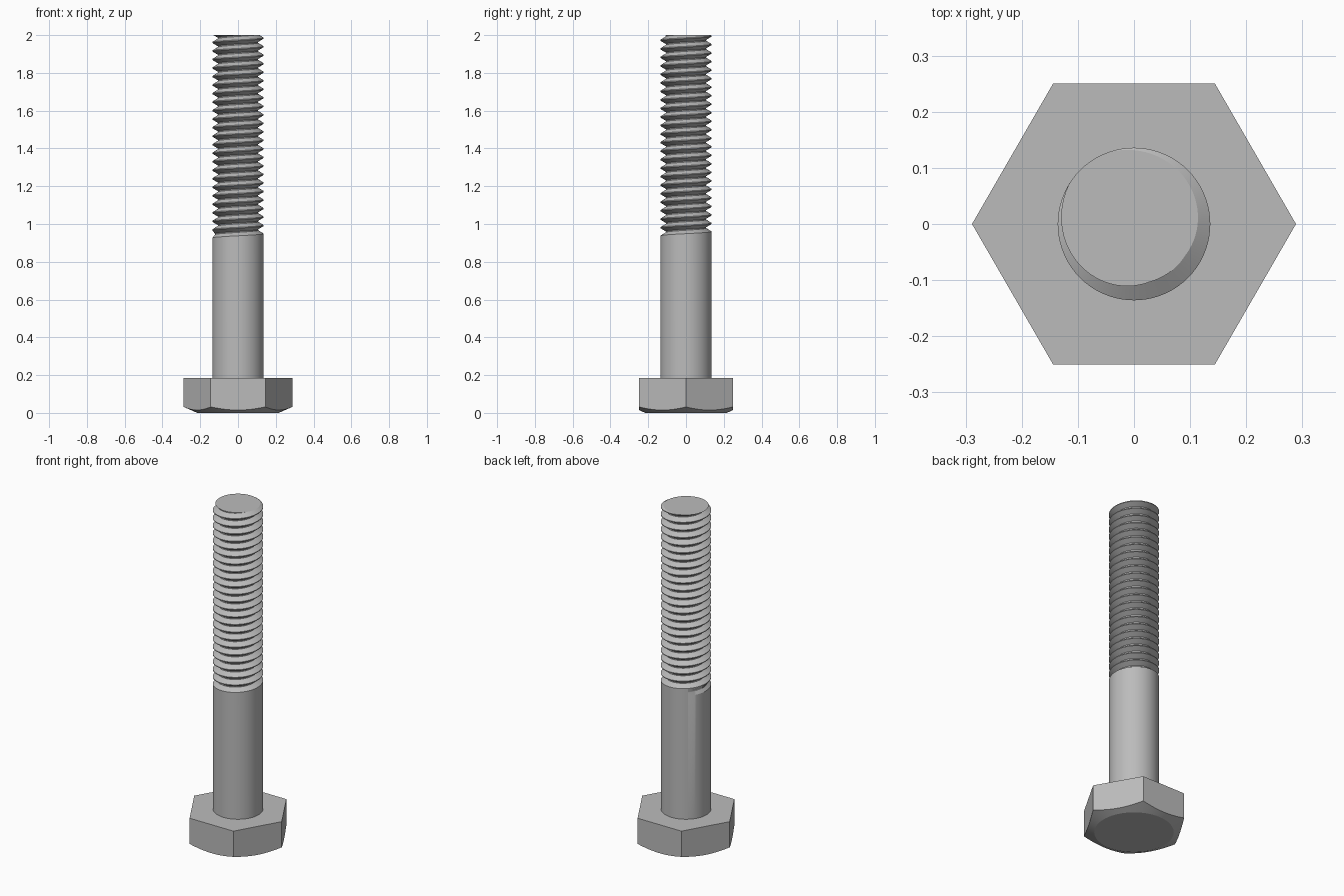
import bpy, bmesh
from math import sin, cos, pi, radians

if "Cube" in bpy.data.objects:
    bpy.data.objects.remove(bpy.data.objects["Cube"])

# Plain steel
steel = bpy.data.materials.new("steel_grey")
steel.use_nodes = True
colour = (0.5, 0.5, 0.5, 1)
steel.diffuse_color = colour
steel.node_tree.nodes["Principled BSDF"].inputs["Base Color"].default_value = colour

SIDES = 72
HEAD_TOP = 0.185
SHANK_R, ROOT_R = 0.136, 0.107
TOP = 2.0
START_Z, START_ANGLE = 0.92, radians(130)
TURNS = 24
PITCH = (TOP - START_Z) / (TURNS - 0.05)


def finish(bm, name):
    bmesh.ops.recalc_face_normals(bm, faces=bm.faces)
    mesh = bpy.data.meshes.new(name)
    bm.to_mesh(mesh)
    bm.free()
    obj = bpy.data.objects.new(name, mesh)
    bpy.context.collection.objects.link(obj)
    mesh.materials.append(steel)
    bpy.ops.object.select_all(action="DESELECT")
    obj.select_set(True)
    bpy.context.view_layer.objects.active = obj
    bpy.ops.object.shade_smooth_by_angle(angle=radians(22))


def polar(bm, r, a, z):
    return bm.verts.new((r * cos(a), r * sin(a), z))


# Hexagonal head with its underside chamfered by a cone
def build_head(apothem=0.25, disc=0.215, slope=0.43):
    bm = bmesh.new()
    rings = [[], [], []]
    for i in range(SIDES):
        a = 2 * pi * i / SIDES
        r = apothem / cos(a % (pi / 3) - pi / 6)
        rings[0].append(polar(bm, disc, a, 0))
        rings[1].append(polar(bm, r, a, slope * (r - disc)))
        rings[2].append(polar(bm, r, a, HEAD_TOP))
    for low, high in zip(rings, rings[1:]):
        for i in range(SIDES):
            j = (i + 1) % SIDES
            bm.faces.new((low[i], low[j], high[j], high[i]))
    bm.faces.new(rings[0])
    bm.faces.new(rings[2])
    bmesh.ops.dissolve_limit(bm, angle_limit=radians(0.5), verts=bm.verts, edges=bm.edges)
    finish(bm, "hex_head")


# Plain shank whose upper edge runs straight into the helical thread
def build_shank():
    bm = bmesh.new()
    base = [polar(bm, SHANK_R, START_ANGLE + 2 * pi * i / SIDES, HEAD_TOP - 0.02)
            for i in range(SIDES)]
    # Thread profile: crest edge, two root edges, next crest edge
    fractions = (0, 0.4, 0.52, 0.9)
    rows = []
    for k in range((TURNS + 2) * SIDES + 1):
        a = START_ANGLE + 2 * pi * k / SIDES
        z = START_Z + PITCH * k / SIDES
        depth = min(1, 0.15 + 2.5 * k / SIDES)
        root = SHANK_R - (SHANK_R - ROOT_R) * depth
        rows.append([polar(bm, r, a, z + f * PITCH)
                     for r, f in zip((SHANK_R, root, root, SHANK_R), fractions)])
    for k in range(len(rows) - 1):
        here, there = rows[k], rows[k + 1]
        for n in range(3):
            bm.faces.new((here[n], there[n], there[n + 1], here[n + 1]))
        # Crest flat joining this turn to the next one
        if k + SIDES + 1 < len(rows):
            bm.faces.new((here[3], there[3], rows[k + SIDES + 1][0], rows[k + SIDES][0]))
        if k < SIDES:
            bm.faces.new((base[k], base[(k + 1) % SIDES], there[0], here[0]))
    # End wall where the groove starts, and the cut flat tip
    bm.faces.new(rows[0] + [rows[SIDES][0]])
    bmesh.ops.bisect_plane(bm, geom=bm.verts[:] + bm.edges[:] + bm.faces[:],
                           plane_co=(0, 0, TOP), plane_no=(0, 0, 1), clear_outer=True)
    rim = [e for e in bm.edges if e.is_boundary
           and all(v.co.z > TOP - 0.001 for v in e.verts)]
    bmesh.ops.holes_fill(bm, edges=rim, sides=0)
    finish(bm, "threaded_shank")


build_head()
build_shank()
